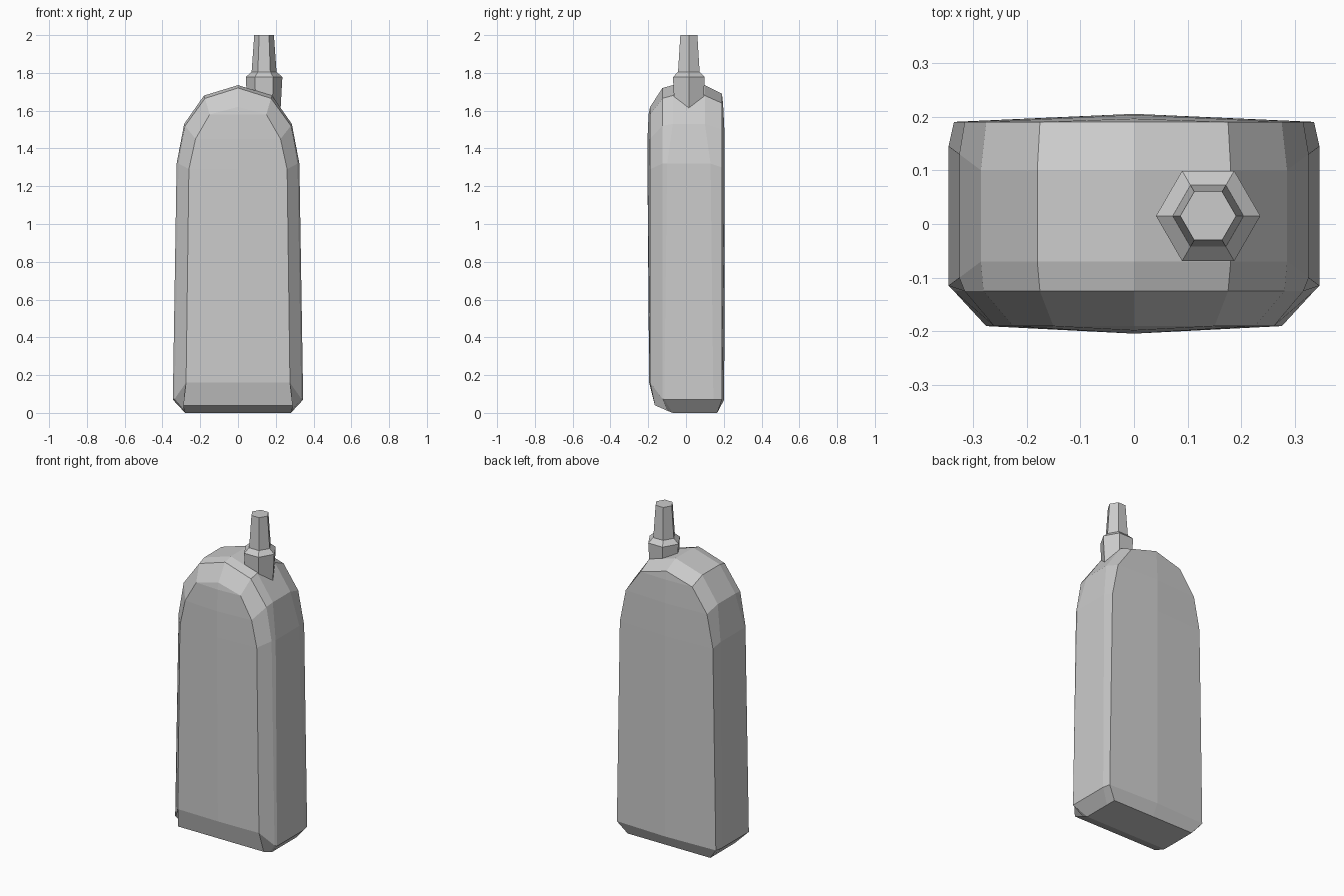
import bpy, bmesh
from math import cos, sin, pi

if "Cube" in bpy.data.objects:
    bpy.data.objects.remove(bpy.data.objects["Cube"])

# Half outlines (x, y, z) from bottom corner over the shoulder to the crown, back to front
side = [(.28, 0), (.345, .07), (.325, 1.32), (.285, 1.53), (.18, 1.68), (0, 1.735)]
ys_back = [.1, .145, .13, .1, .1, .1]
ys_front = [-.07, -.115, -.1, -.07, -.07, -.07]
rings = [
    [(.28, .165, 0), (.335, .19, .07), (.315, .19, 1.3), (.275, .19, 1.5), (.175, .19, 1.64), (0, .19, 1.69)],
    [(x, y, z) for (x, z), y in zip(side, ys_back)],
    [(x, y, z) for (x, z), y in zip(side, ys_front)],
    [(.285, -.1, .012), (.335, -.125, .075), (.315, -.125, 1.32), (.28, -.125, 1.52), (.175, -.125, 1.665), (0, -.125, 1.72)],
    [(.29, -.165, .04), (.275, -.19, .16), (.26, -.19, 1.29), (.225, -.19, 1.45), (.15, -.19, 1.58), (0, -.19, 1.62)],
]


def make_object(name, bm):
    bmesh.ops.recalc_face_normals(bm, faces=bm.faces[:])
    mesh = bpy.data.meshes.new(name)
    bm.to_mesh(mesh)
    bm.free()
    obj = bpy.data.objects.new(name, mesh)
    bpy.context.collection.objects.link(obj)
    return obj


def add_panel(bm, ring, bottom, bulge):
    """Close one end with a slightly bowed panel up to the centre line."""
    centre = [bottom]
    for v, b in zip(ring[1:5], bulge):
        centre.append(bm.verts.new((0, v.co.y + b, v.co.z)))
    for i in range(4):
        bm.faces.new((ring[i], ring[i + 1], centre[i + 1], centre[i]))
    bm.faces.new((ring[4], ring[5], centre[4]))


# Handset body: lofted half, mirrored
bm = bmesh.new()
loft = [[bm.verts.new(p) for p in r] for r in rings]
base = [bm.verts.new((0, r[0][1], r[0][2])) for r in rings]
for a, b, ca, cb in zip(loft, loft[1:], base, base[1:]):
    bm.faces.new((ca, a[0], b[0], cb))
    for i in range(5):
        bm.faces.new((a[i], a[i + 1], b[i + 1], b[i]))
add_panel(bm, loft[0], base[0], (.012, .015, .013, .006))
add_panel(bm, loft[-1], base[-1], (-.005, -.014, -.014, -.008))
body = make_object("body", bm)
mirror = body.modifiers.new("mirror", 'MIRROR')
mirror.use_clip = True

# Antenna: stacked hexagonal sections
bm = bmesh.new()
hexes = [[bm.verts.new((.138 + r * cos(i * pi / 3), .015 + r * sin(i * pi / 3), z)) for i in range(6)]
         for r, z in [(.084, 1.55), (.097, 1.778), (.066, 1.805), (.052, 2)]]
for a, b in zip(hexes, hexes[1:]):
    for i in range(6):
        j = (i + 1) % 6
        bm.faces.new((a[i], a[j], b[j], b[i]))
bm.faces.new(hexes[0])
bm.faces.new(hexes[-1])
make_object("antenna", bm)
